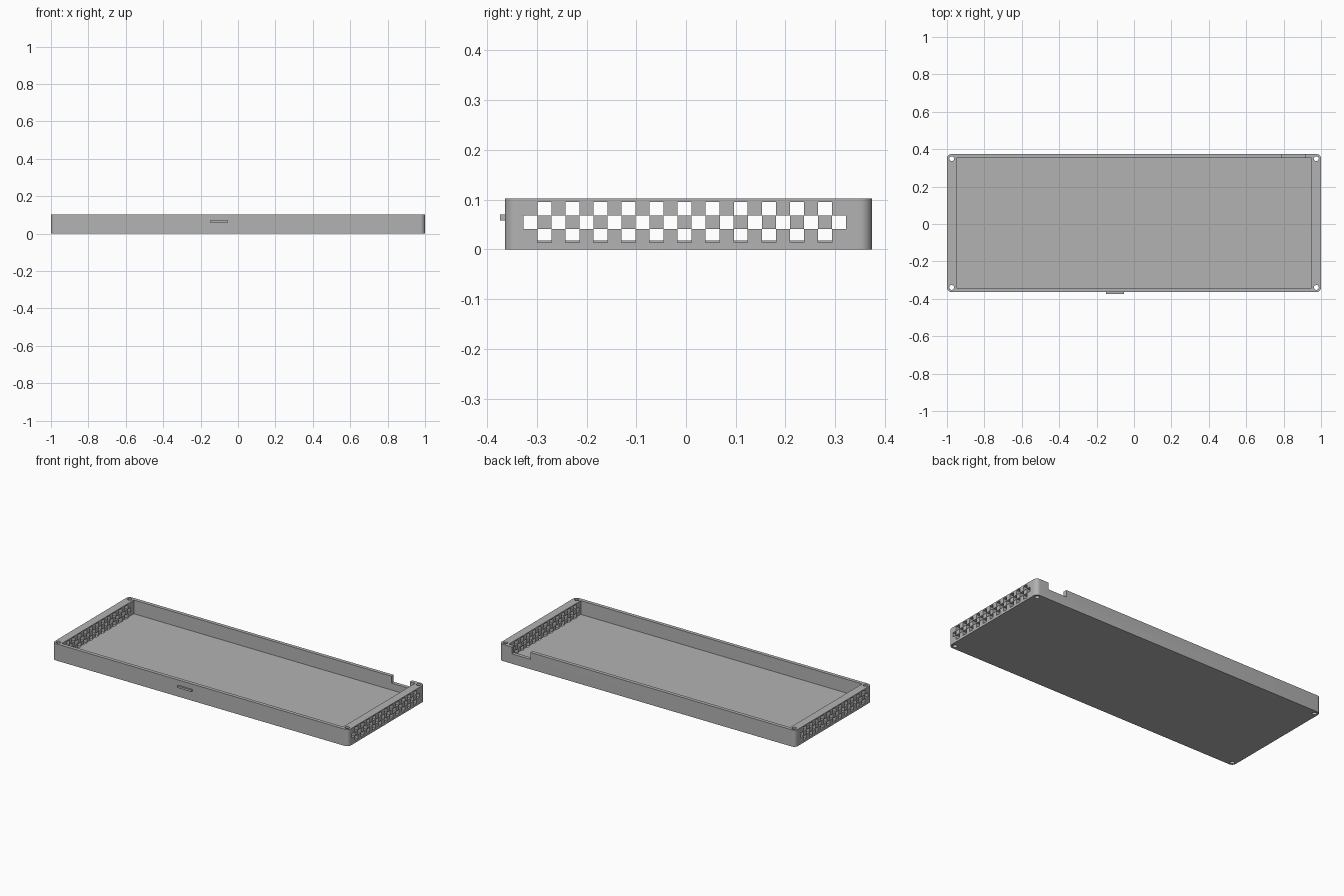
import bpy, bmesh, math
from mathutils import Matrix, Vector

if "Cube" in bpy.data.objects:
    bpy.data.objects.remove(bpy.data.objects["Cube"], do_unlink=True)

FRONT, BACK, TOP = -0.364, 0.374, 0.102
FLOOR, WALL, END = 0.018, 0.022, 0.05
RADIUS = 0.025

grey = bpy.data.materials.new("plain_grey")
grey.use_nodes = True
grey.diffuse_color = (0.45, 0.45, 0.45, 1)
grey.node_tree.nodes["Principled BSDF"].inputs["Base Color"].default_value = grey.diffuse_color


def finish(bm, name):
    mesh = bpy.data.meshes.new(name)
    bmesh.ops.recalc_face_normals(bm, faces=bm.faces[:])
    bm.to_mesh(mesh)
    bm.free()
    mesh.materials.append(grey)
    obj = bpy.data.objects.new(name, mesh)
    bpy.context.collection.objects.link(obj)
    return obj


def add_box(bm, low, high):
    low, high = Vector(low), Vector(high)
    place = Matrix.Translation((low + high) / 2) @ Matrix.Diagonal((high - low).to_4d())
    bmesh.ops.create_cube(bm, size=1, matrix=place)


def cut(body, bm, name):
    cutter = finish(bm, name)
    cutter.hide_render = True
    mod = body.modifiers.new(name, "BOOLEAN")
    mod.operation, mod.solver, mod.object = "DIFFERENCE", "EXACT", cutter
    bpy.ops.object.modifier_apply(modifier=name)
    bpy.data.objects.remove(cutter, do_unlink=True)


# Solid block with rounded upright corners
bm = bmesh.new()
add_box(bm, (-1, FRONT, 0), (1, BACK, TOP))
upright = [e for e in bm.edges if abs(e.verts[0].co.z - e.verts[1].co.z) > 0.05]
bmesh.ops.bevel(bm, geom=upright, offset=RADIUS, segments=8, profile=0.5, affect="EDGES")
tray = finish(bm, "tray")
bpy.context.view_layer.objects.active = tray
tray.select_set(True)

# Open inside of the tray
bm = bmesh.new()
add_box(bm, (END - 1, FRONT + WALL, FLOOR), (1 - END, BACK - WALL, 0.2))
cut(tray, bm, "inside_cutter")

# Cable notch in the back wall
bm = bmesh.new()
add_box(bm, (0.79, BACK - 0.04, 0.06), (0.914, BACK + 0.05, 0.2))
cut(tray, bm, "notch_cutter")

# Screw holes through the corners
bm = bmesh.new()
for x in (RADIUS - 1, 1 - RADIUS):
    for y in (FRONT + RADIUS, BACK - RADIUS):
        bmesh.ops.create_cone(bm, cap_ends=True, segments=24, radius1=0.013, radius2=0.013,
                              depth=0.4, matrix=Matrix.Translation((x, y, 0)))
cut(tray, bm, "screw_hole_cutter")

# Checkered vents through both end walls
bm = bmesh.new()
PITCH, ROW, GAP = 0.0282, 0.027, 0.0001
for side in (-1, 1):
    near, far = sorted((side * 0.945, side * 1.05))
    for row in range(3):
        for col in range(23):
            if (row + col) % 2 == 1:
                y, z = -0.327 + col * PITCH, 0.014 + row * ROW
                add_box(bm, (near, y + GAP, z + GAP), (far, y + PITCH - GAP, z + ROW - GAP))
cut(tray, bm, "vent_cutter")
bpy.ops.object.shade_smooth_by_angle(angle=math.radians(30))

# Small raised bar on the front wall
bm = bmesh.new()
add_box(bm, (-0.15, -0.374, 0.058), (-0.053, FRONT + 0.002, 0.07))
finish(bm, "front_bar")
